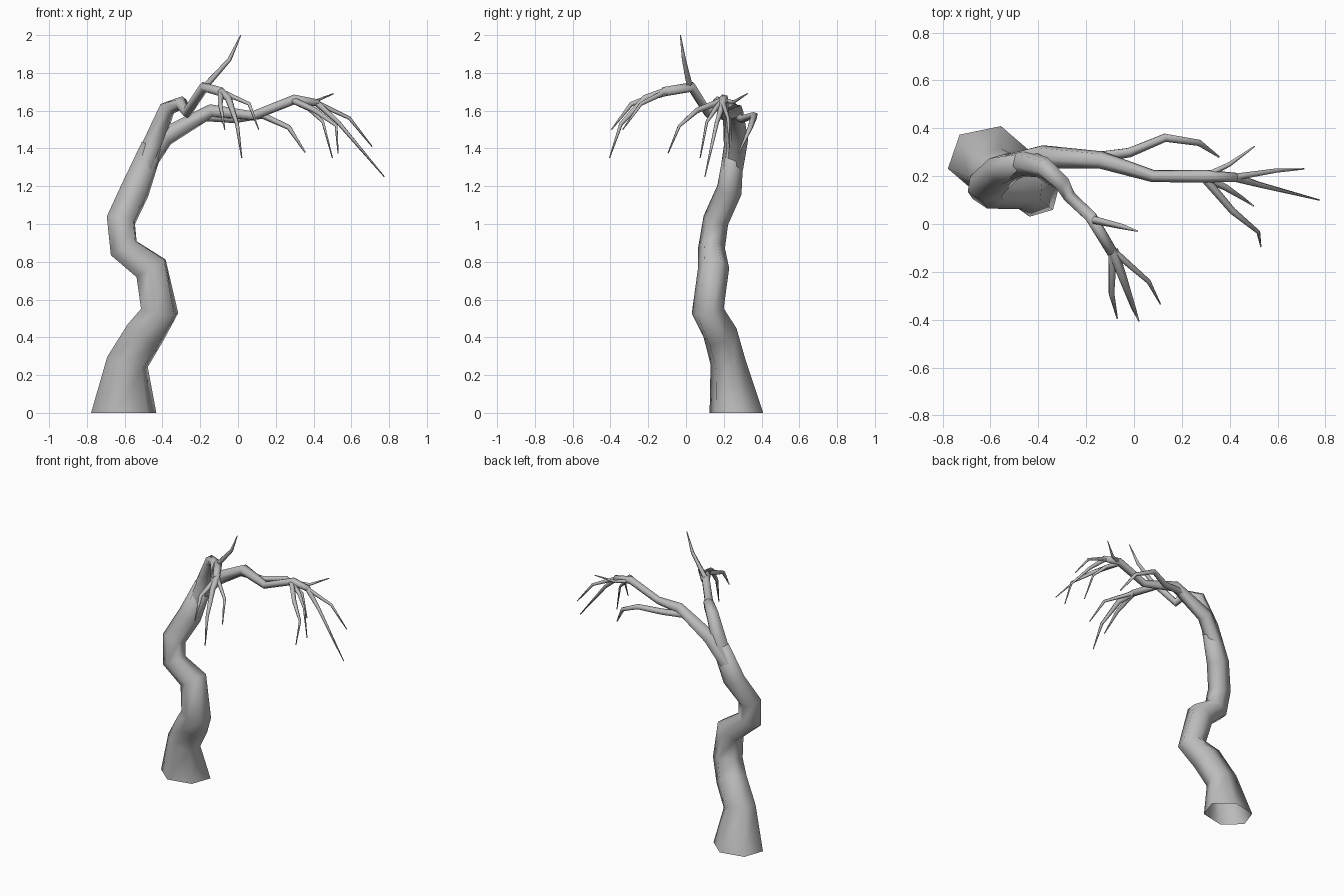
import bpy
import bmesh
from math import cos, sin, tau
from mathutils import Vector

cube = bpy.data.objects.get("Cube")
if cube:
    bpy.data.objects.remove(cube, do_unlink=True)

bark = bpy.data.materials.new("grey bark")
bark.use_nodes = True
GREY = (0.5, 0.5, 0.5, 1)
bark.diffuse_color = GREY
bark.node_tree.nodes["Principled BSDF"].inputs["Base Color"].default_value = GREY


def limb(name, path, sides=6, first_axis=None, depth=1):
    """Tapering tube through (x, y, z, radius) points, open at its root."""
    points = [Vector(p[:3]) for p in path]
    bm = bmesh.new()
    rings = []
    side = Vector((1, 0.25, 0))
    last = len(points) - 1
    for i, (p, point) in enumerate(zip(points, path)):
        before = (p - points[i - 1]).normalized() if i else Vector()
        after = (points[i + 1] - p).normalized() if i < last else Vector()
        axis = (before + after).normalized()
        if i == 0 and first_axis:
            axis = Vector(first_axis)
        # carry the side direction along so that the tube does not twist
        side = (side - axis * side.dot(axis)).normalized()
        up = axis.cross(side)
        ring = []
        for k in range(sides):
            offset = point[3] * (side * cos(tau * k / sides) + up * sin(tau * k / sides))
            offset.y *= depth
            ring.append(bm.verts.new(p + offset))
        rings.append(ring)
    for a, b in zip(rings, rings[1:]):
        for k in range(sides):
            n = (k + 1) % sides
            bm.faces.new((a[k], a[n], b[n], b[k]))
    bm.faces.new(rings[-1])
    for f in bm.faces:
        f.smooth = True
    mesh = bpy.data.meshes.new(name)
    bm.to_mesh(mesh)
    bm.free()
    mesh.materials.append(bark)
    bpy.context.collection.objects.link(bpy.data.objects.new(name, mesh))


def twig(name, r, *points):
    """Thin bent twig that narrows to a point."""
    last = len(points) - 1
    limb(name, [(*p, max(0.003, r * (1 - (i / last) ** 1.5)))
                for i, p in enumerate(points)], sides=5)


# Trunk
limb("trunk", [
    (-.605, .267, 0, .178), (-.585, .222, .27, .116), (-.49, .18, .425, .112),
    (-.415, .115, .54, .105), (-.46, .146, .765, .1), (-.605, .135, .872, .086),
    (-.62, .158, 1.02, .082), (-.545, .23, 1.18, .081), (-.455, .255, 1.41, .062)],
    first_axis=(0, 0, 1), depth=.83)

# Front branch, carrying on from the trunk
limb("front_branch", [
    (-.50, .243, 1.3, .06), (-.455, .255, 1.41, .057), (-.375, .235, 1.61, .045),
    (-.30, .17, 1.64, .037), (-.27, .115, 1.59, .03),
    (-.18, .03, 1.725, .028), (-.09, -.12, 1.70, .025)])

# Long side branch and its smaller fork
limb("side_branch", [
    (-.50, .25, 1.3, .055), (-.39, .28, 1.46, .052), (-.14, .268, 1.6, .037),
    (.08, .2, 1.573, .026), (.30, .2, 1.66, .027), (.43, .195, 1.64, .019)])
limb("side_fork", [
    (-.2, .275, 1.57, .025), (-.02, .3, 1.555, .022), (.13, .362, 1.575, .019),
    (.27, .34, 1.51, .014), (.355, .28, 1.38, .004)], sides=5)

# Twigs at the end of the side branch
knuckle = (.29, .195, 1.655)
end = (.42, .195, 1.64)
twig("side_twig_back", .015, knuckle, (.4, .25, 1.645), (.505, .325, 1.69))
twig("side_twig_outer", .015, end, (.59, .222, 1.56), (.71, .23, 1.41))
twig("side_twig_long", .019, end, (.53, .163, 1.54), (.775, .10, 1.25))
twig("side_twig_front", .019, knuckle, (.41, .055, 1.6), (.52, -.035, 1.52), (.53, -.095, 1.375))
twig("side_twig_drooping", .018, knuckle, (.38, .155, 1.61), (.45, .11, 1.54), (.5, .075, 1.35))

# Twigs at the end of the front branch
fork = (-.09, -.11, 1.70)
twig("front_twig_upright", .018, (-.18, .02, 1.72), (-.045, -.012, 1.87), (.015, -.03, 2.0))
twig("front_twig_middle", .024, fork, (-.05, -.22, 1.665), (-.005, -.345, 1.53), (.02, -.405, 1.35))
twig("front_twig_left", .016, fork, (.06, -.24, 1.635), (.11, -.335, 1.5))
twig("front_twig_right", .02, fork, (-.095, -.29, 1.635), (-.07, -.395, 1.5))
